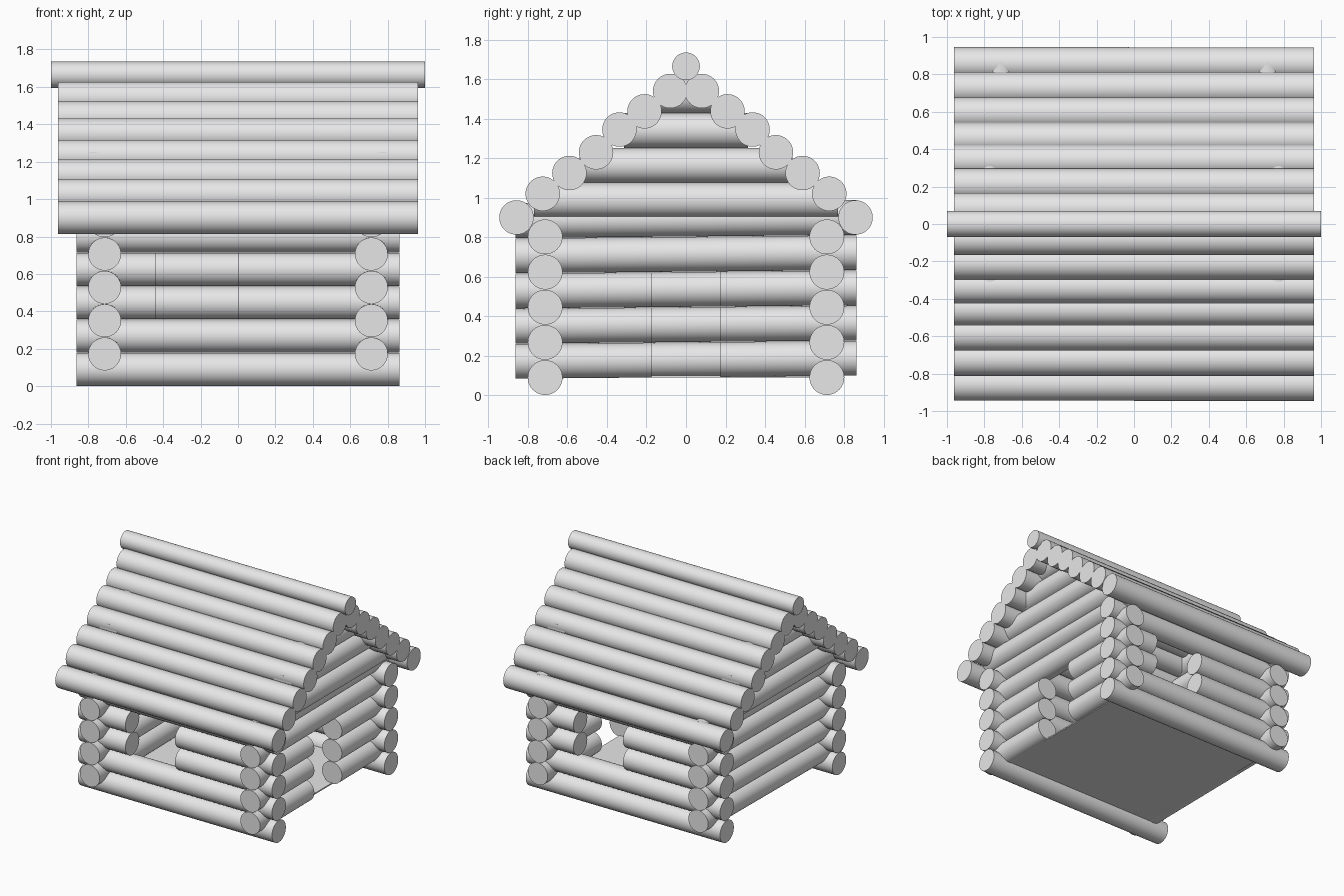
import bpy
import math
from mathutils import Matrix, Vector

cube = bpy.data.objects.get("Cube")
if cube:
    bpy.data.objects.remove(cube, do_unlink=True)

wood = bpy.data.materials.new("pale_grey")
wood.use_nodes = True
wood.diffuse_color = (0.8, 0.8, 0.8, 1)
wood.node_tree.nodes["Principled BSDF"].inputs["Base Color"].default_value = (0.8, 0.8, 0.8, 1)

R = 0.088            # wall log radius
PITCH = 0.178        # height step between logs
WALL = 0.713         # wall centre line
END = 0.863          # how far wall logs reach past the corners
TILT = 0.0045        # slight rise of the side logs toward the back


def log(name, start, end, radius=R):
    """Capped round log between two points."""
    a, b = Vector(start), Vector(end)
    bpy.ops.mesh.primitive_cylinder_add(vertices=48, radius=radius, depth=(b - a).length)
    ob = bpy.context.object
    ob.name = name
    ob.matrix_world = Matrix.Translation((a + b) / 2) @ (b - a).to_track_quat('Z', 'Y').to_matrix().to_4x4()
    ob.data.materials.append(wood)
    bpy.ops.object.shade_smooth_by_angle(angle=math.radians(40))
    return ob


def spans(gap):
    """Split a wall log around an opening."""
    return [(-END, gap[0]), (gap[1], END)] if gap else [(-END, END)]


# Front and back walls, each with a window through two courses
for side, y, window in (("front", -WALL, (-0.44, 0)), ("back", WALL, (0, 0.44))):
    for i in range(5):
        z = 0.09 + i * PITCH
        for a, b in spans(window if i in (2, 3) else None):
            log(f"{side}_wall_log", (a, y, z), (b, y, z))

# Side walls, the left one with a doorway through three courses
for side, x, door in (("left", WALL, (-0.175, 0.175)), ("right", -WALL, None)):
    for i in range(5):
        z = 0.18 + i * PITCH
        for a, b in spans(door if i < 3 else None):
            log(f"{side}_wall_log", (x, a, z + a * 2 * TILT), (x, b, z + b * 2 * TILT))

    # Gable logs, shorter toward the ridge
    gx = math.copysign(0.773, x)
    for i, half in enumerate((0.77, 0.54, 0.315, 0.13)):
        z = 0.988 + i * 0.176
        log(f"{side}_gable_log", (gx, -half, z), (gx, half, z))

# Roof slopes, from eave to ridge
slope = ((0.858, 0.9), (0.725, 1.02), (0.59, 1.125), (0.455, 1.23),
         (0.337, 1.345), (0.21, 1.437), (0.08, 1.54))
for side, s in (("front", -1), ("back", 1)):
    for y, z in slope:
        log(f"{side}_roof_log", (-0.963, s * y, z), (0.963, s * y, z), 0.087)

log("ridge_log", (-1, 0, 1.665), (1, 0, 1.665), 0.07)

# Floor
bpy.ops.mesh.primitive_cube_add(size=1, location=(0, 0, 0.095))
floor = bpy.context.object
floor.name = "floor"
floor.scale = (2 * WALL, 2 * WALL, 0.01)
floor.data.materials.append(wood)
